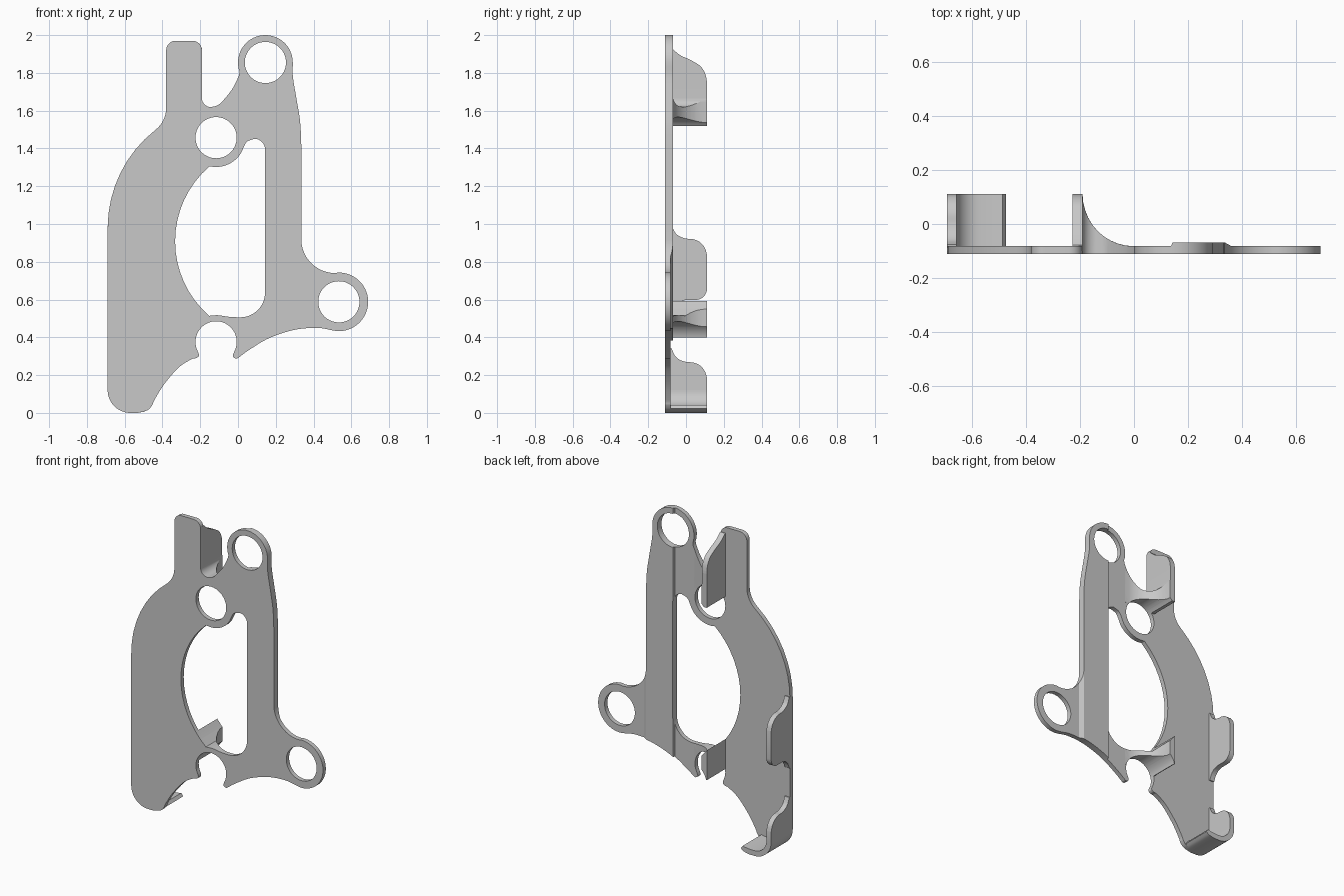
import bpy, bmesh, math
from mathutils import Vector

if "Cube" in bpy.data.objects:
    bpy.data.objects.remove(bpy.data.objects["Cube"])

GREY = (0.58, 0.58, 0.58, 1)
steel = bpy.data.materials.new("light_grey_steel")
steel.use_nodes = True
steel.diffuse_color = GREY
steel.node_tree.nodes["Principled BSDF"].inputs["Base Color"].default_value = GREY

FRONT, BACK, REAR = -0.111, -0.082, 0.111
SHEET = 0.034


def arc(cx, cz, r, a0, a1):
    """Points on an arc, angles in degrees."""
    n = max(4, int(abs(a1 - a0) / 6))
    angles = [math.radians(a0 + (a1 - a0) * i / n) for i in range(n + 1)]
    return [(cx + r * math.cos(a), cz + r * math.sin(a)) for a in angles]


def flow(*pts, steps=6):
    """Smooth curve through the given points."""
    p = [Vector(q) for q in (pts[0],) + pts + (pts[-1],)]
    out = []
    for a, b, c, d in zip(p, p[1:], p[2:], p[3:]):
        for i in range(steps):
            t = i / steps
            out.append(tuple(0.5 * (2 * b + (c - a) * t + (2 * a - 5 * b + 4 * c - d) * t * t
                                    + (3 * b - a - 3 * c + d) * t ** 3)))
    return out + [pts[-1]]


def circle(cx, cz, r):
    return arc(cx, cz, r, 0, 360)[:-1]


def solid(name, loops, axis, near, far, box=None, cuts=(), depth=None):
    """Fill closed loops, trim to a box, then give them thickness along an axis."""
    bm = bmesh.new()
    for loop in loops:
        clean = [p for p, q in zip(loop, loop[1:] + loop[:1]) if math.dist(p, q) > 1e-4]
        vs = [bm.verts.new((u, 0, v)) for u, v in clean]
        for a, b in zip(vs, vs[1:] + vs[:1]):
            bm.edges.new((a, b))
    bmesh.ops.triangle_fill(bm, edges=bm.edges[:], use_beauty=True)

    def slice_at(co, no, clear):
        geom = bm.verts[:] + bm.edges[:] + bm.faces[:]
        bmesh.ops.bisect_plane(bm, geom=geom, dist=1e-6, plane_co=co, plane_no=no, clear_outer=clear)

    if box:
        x0, x1, z0, z1 = box
        for co, no in (((x0, 0, 0), (-1, 0, 0)), ((x1, 0, 0), (1, 0, 0)),
                       ((0, 0, z0), (0, 0, -1)), ((0, 0, z1), (0, 0, 1))):
            slice_at(co, no, True)
    for x in cuts:
        slice_at((x, 0, 0), (1, 0, 0), False)

    rim = [e for e in bm.edges if len(e.link_faces) == 1]
    base = bm.verts[:]
    copy = bmesh.ops.duplicate(bm, geom=base + bm.edges[:] + bm.faces[:])["vert_map"]
    twins = [(v, copy[v]) for v in base]
    for e in rim:
        a, b = e.verts
        bm.faces.new((a, b, copy[b], copy[a]))
    for v, w in twins:
        for vert, d in ((v, near), (w, depth(w.co.x) if depth else far)):
            u, h = vert.co.x, vert.co.z
            vert.co = (u, d, h) if axis == "y" else (d, u, h)
    bmesh.ops.recalc_face_normals(bm, faces=bm.faces[:])
    mesh = bpy.data.meshes.new(name)
    bm.to_mesh(mesh)
    bm.free()
    mesh.materials.append(steel)
    ob = bpy.data.objects.new(name, mesh)
    bpy.context.scene.collection.objects.link(ob)
    bpy.ops.object.select_all(action="DESELECT")
    ob.select_set(True)
    bpy.context.view_layer.objects.active = ob
    bpy.ops.object.shade_smooth_by_angle(angle=math.radians(20))


# Outer outline, clockwise from the bottom left corner
outline = (
    arc(-0.57, 0.12, 0.12, 270, 180)
    + arc(-0.032, 0.98, 0.658, 180, 128)
    + arc(-0.53, 1.616, 0.15, -52, 0)
    + arc(-0.33, 1.92, 0.05, 180, 90)
    + arc(-0.241, 1.92, 0.05, 90, 0)
    + arc(-0.143, 1.667, 0.048, 180, 270)
    + flow((-0.138, 1.62), (-0.096, 1.637), (-0.032, 1.712), (0.005, 1.786))
    + arc(0.145, 1.855, 0.145, 200, 0)
    + flow((0.29, 1.84), (0.291, 1.775), (0.311, 1.655), (0.329, 1.54), (0.335, 1.42))
    + arc(0.515, 0.92, 0.18, 180, 270)
    + arc(0.534, 0.588, 0.155, 92, -94)
    + flow((0.5, 0.437), (0.42, 0.45), (0.3, 0.44), (0.167, 0.397), (0.06, 0.334), (0, 0.29))
    + flow((-0.012, 0.287), (-0.027, 0.297), (-0.024, 0.315))
    + arc(-0.116, 0.376, 0.109, -24, 204)
    + flow((-0.208, 0.315), (-0.208, 0.3), (-0.22, 0.29))
    + flow((-0.24, 0.287), (-0.31, 0.244), (-0.389, 0.154), (-0.442, 0.069), (-0.455, 0.04),
           (-0.48, 0.014), (-0.53, 0))
)

# Central window and round holes
window = (
    arc(-0.116, 1.457, 0.155, 258, 330)
    + flow((0.027, 1.4), (0.048, 1.436), (0.088, 1.451))
    + arc(0.087, 1.395, 0.056, 85, 0)
    + arc(0.012, 0.637, 0.131, 0, -90)
    + flow((0, 0.506), (-0.05, 0.509), (-0.106, 0.517), (-0.151, 0.514))
    + arc(0.19, 0.909, 0.523, 229, 131)
)
sheet = [outline, window, circle(-0.116, 1.457, 0.109),
         circle(0.145, 1.855, 0.109), circle(0.534, 0.588, 0.109)]

solid("main_plate", sheet, "y", FRONT, BACK)

# Thicker band down the left arm with sloped edges
def band_depth(x):
    slope = min((x - 0.137) / 0.005, (0.36 - x) / 0.025, 1)
    return BACK + 0.014 * max(slope, 0)


solid("arm_band", sheet, "y", -0.095, 0, (0.137, 0.36, 0.2, 2.1), (0.142, 0.335), band_depth)

# Gussets that sweep from the plate up to the two inner ribs
def gusset_depth(x):
    if x < -0.189:
        return REAR
    return REAR - math.sqrt(max(0, (REAR - BACK) ** 2 - (x * (REAR - BACK) / 0.19) ** 2))


sweep = [-0.19 * math.cos(math.radians(9 * i)) for i in range(10)]
for label, z0, z1 in (("upper", 1.52, 1.74), ("lower", 0.4, 0.61)):
    solid(label + "_gusset", sheet, "y", -0.095, 0, (-0.227, 0, z0, z1), sweep, gusset_depth)

# Upright rib on the top tab
rib = [(-0.1, 1.55), (REAR, 1.55)] + flow(
    (REAR, 1.755), (0.1, 1.8), (0.072, 1.839), (0.02, 1.87), (-0.024, 1.89),
    (-0.055, 1.912), (-0.078, 1.932)) + [(-0.1, 1.932)]
solid("tab_rib", [rib], "x", -0.227, -0.191)

# Side flanges on the right edge
def shoulder(z):
    """Curve from the rear edge in to the plate, with its flat at height z."""
    return flow((REAR, z - 0.085), (0.1, z - 0.05), (0.075, z - 0.02), (0.04, z - 0.004),
                (0, z), (-0.035, z + 0.012), (-0.06, z + 0.035), (-0.075, z + 0.07))


middle = ([(-0.1, 0.53)] + flow((-0.075, 0.53), (-0.06, 0.565), (-0.035, 0.588), (0, 0.598))
          + arc(REAR - 0.06, 0.658, 0.06, -90, 0) + shoulder(0.923) + [(-0.1, 0.99)])
lower = [(-0.1, 0.12), (REAR, 0.12)] + shoulder(0.27) + [(-0.1, 0.34)]
for name, shape in (("middle_side_flange", middle), ("lower_side_flange", lower)):
    solid(name, [shape], "x", -0.69, -0.69 + SHEET)

# Foot lip curling under the bottom edge
lip = (arc(-0.57, 0.12, 0.12, 180, 270) + flow((-0.53, 0), (-0.495, 0.008), (-0.472, 0.023))
       + flow((-0.485, 0.042), (-0.51, 0.037), (-0.54, SHEET))
       + arc(-0.57, 0.12, 0.12 - SHEET, 270, 180))
solid("foot_lip", [lip], "y", -0.1, REAR)
